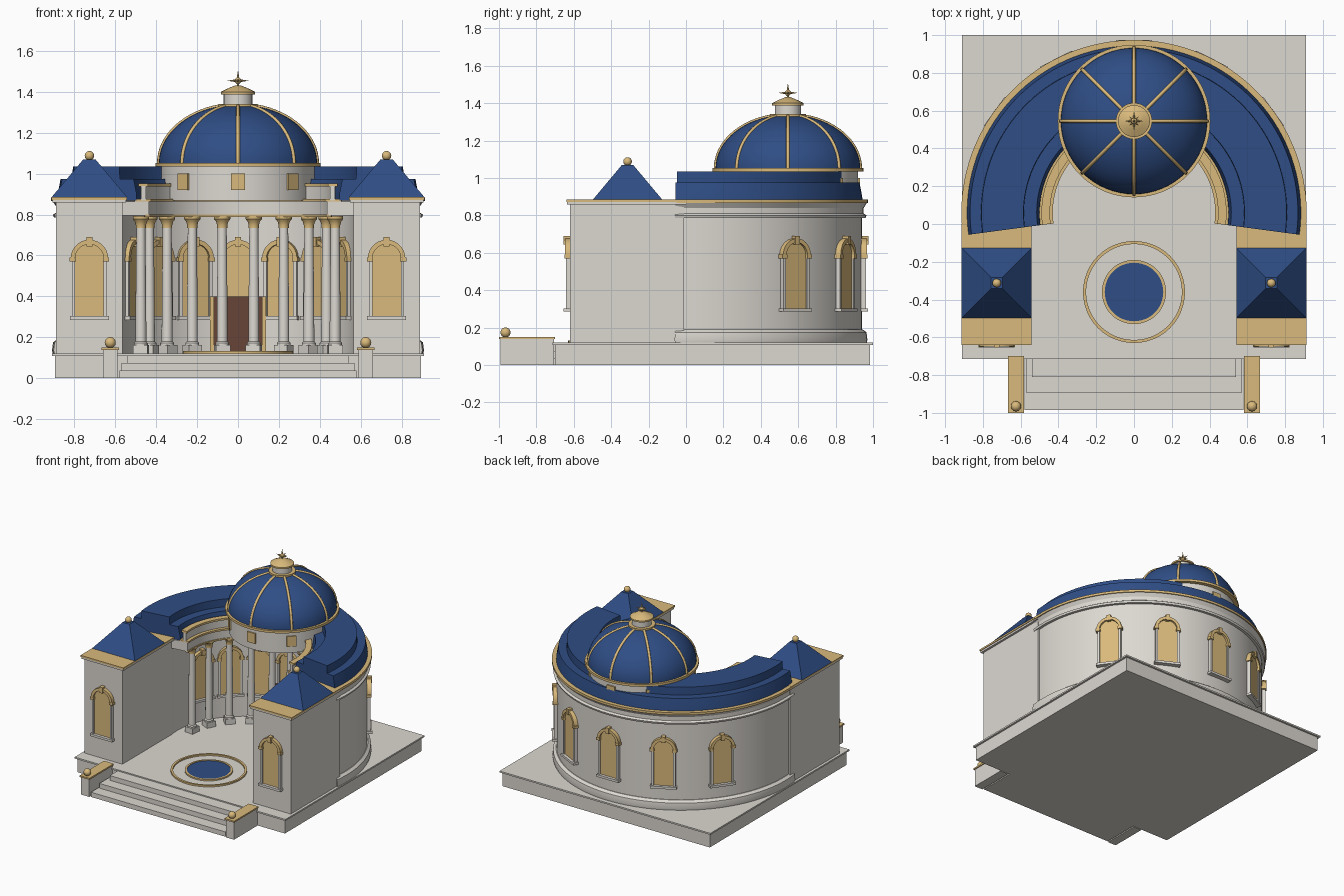
import bpy, bmesh
from math import sin, cos, pi, radians, sqrt
from mathutils import Matrix, Vector

if "Cube" in bpy.data.objects:
    bpy.data.objects.remove(bpy.data.objects["Cube"])


def material(name, rgb):
    m = bpy.data.materials.new(name)
    m.use_nodes = True
    m.diffuse_color = (*rgb, 1)
    m.node_tree.nodes["Principled BSDF"].inputs["Base Color"].default_value = (*rgb, 1)
    return m


STONE = material("pale stone", (0.72, 0.69, 0.64))
GOLD = material("gold", (0.70, 0.49, 0.20))
BLUE = material("roof blue", (0.028, 0.075, 0.235))
BROWN = material("door brown", (0.14, 0.06, 0.038))


def finish(bm, name, mat, smooth=30):
    bmesh.ops.remove_doubles(bm, verts=bm.verts, dist=1e-5)
    bmesh.ops.recalc_face_normals(bm, faces=bm.faces)
    me = bpy.data.meshes.new(name)
    bm.to_mesh(me)
    bm.free()
    me.materials.append(mat)
    ob = bpy.data.objects.new(name, me)
    bpy.context.collection.objects.link(ob)
    if smooth:
        bpy.ops.object.select_all(action='DESELECT')
        ob.select_set(True)
        bpy.context.view_layer.objects.active = ob
        bpy.ops.object.shade_smooth_by_angle(angle=radians(smooth))
    return ob


def box(name, mat, x, y, z, place=Matrix()):
    bm = bmesh.new()
    size = [b - a for a, b in (x, y, z)]
    mid = [(a + b) / 2 for a, b in (x, y, z)]
    bmesh.ops.create_cube(bm, size=1, matrix=place @ Matrix.Translation(mid) @ Matrix.Diagonal((*size, 1)))
    return finish(bm, name, mat, 0)


def lathe(name, mat, profile, centre=(0, 0), arc=None, seg=48):
    """Turn a closed (radius, height) profile, fully or through an arc in degrees."""
    bm = bmesh.new()
    a0, a1 = arc or (0, 360)
    count = seg + 1 if arc else seg
    rings = []
    for i in range(count):
        a = radians(a0 + (a1 - a0) * i / seg)
        rings.append([bm.verts.new((centre[0] + r * cos(a), centre[1] + r * sin(a), z)) for r, z in profile])
    n = len(profile)
    for i in range(seg):
        p, q = rings[i], rings[(i + 1) % count]
        for j in range(n):
            k = (j + 1) % n
            if profile[j][0] + profile[k][0] > 0:
                bm.faces.new((p[j], q[j], q[k], p[k]))
    if arc:
        bm.faces.new(rings[0])
        bm.faces.new(rings[-1])
    bmesh.ops.dissolve_degenerate(bm, edges=bm.edges, dist=1e-6)
    return finish(bm, name, mat)


def band(name, mat, r0, r1, z0, z1, **kw):
    return lathe(name, mat, [(r0, z0), (r1, z0), (r1, z1), (r0, z1)], **kw)


def ball(name, mat, pos, r):
    bm = bmesh.new()
    bmesh.ops.create_uvsphere(bm, u_segments=20, v_segments=12, radius=r, matrix=Matrix.Translation(pos))
    return finish(bm, name, mat, 60)


def prism(name, mat, outline, y0, y1, place):
    """Extrude an x-z outline from y0 to y1."""
    bm = bmesh.new()
    face = bm.faces.new([bm.verts.new((x, y0, z)) for x, z in outline])
    out = bmesh.ops.extrude_face_region(bm, geom=[face])
    bmesh.ops.translate(bm, vec=(0, y1 - y0, 0), verts=[v for v in out["geom"] if isinstance(v, bmesh.types.BMVert)])
    bm.transform(place)
    return finish(bm, name, mat)


def arch(r, z, steps=14):
    return [(r * cos(pi * i / steps), z + r * sin(pi * i / steps)) for i in range(steps + 1)]


def window(name, place):
    """Arched window facing local -y, with jambs, sill, hood and keystone."""
    prism(name + "_pane", GOLD, [(-.07, .3), (.07, .3)] + arch(.07, .585), -.012, .02, place)
    prism(name + "_hood", GOLD, arch(.092, .585) + arch(.07, .585)[::-1], -.028, .02, place)
    box(name + "_keystone", GOLD, (-.014, .014), (-.035, .02), (.645, .69), place)
    box(name + "_sill", STONE, (-.095, .095), (-.034, .02), (.285, .303), place)
    for s in (-1, 1):
        x0, x1 = sorted((s * .07, s * .086))
        box(name + "_jamb", STONE, (x0, x1), (-.022, .02), (.3, .575), place)
        x0, x1 = sorted((s * .066, s * .097))
        box(name + "_impost", GOLD, (x0, x1), (-.03, .02), (.57, .59), place)


def at(x, y, turn=0, z=0):
    return Matrix.Translation((x, y, z)) @ Matrix.Rotation(radians(turn), 4, 'Z')


# Terrace, steps and cheek walls
box("terrace", STONE, (-.895, .895), (-.7, .985), (0, .11))
box("terrace_lip", STONE, (-.91, .91), (-.715, 1), (.108, .12))
for i, (w, y) in enumerate([(.58, -.985), (.57, -.895), (.54, -.81)]):
    box("step", STONE, (-w, w), (y, -.69), (0, .037 * (i + 1)))
for s in (-1, 1):
    x0, x1 = sorted((s * .59, s * .66))
    box("cheek_wall", STONE, (x0, x1), (-.992, -.705), (0, .14))
    box("cheek_cap", GOLD, (x0 - .007, x1 + .007), (-1, -.7), (.138, .15))
    ball("cheek_ball", GOLD, (s * .625, -.965, .174), .027)

# Courtyard medallion
C = (0, -.36)
band("medallion_outer_ring", GOLD, .254, .27, .115, .132, centre=C)
band("medallion_inner_ring", GOLD, .155, .17, .115, .131, centre=C)
band("medallion_disc", BLUE, 0, .158, .115, .127, centre=C)

# Curved main building
Y = .06
ring = dict(centre=(0, Y), arc=(-7.6, 187.6), seg=72)
band("curved_wall", STONE, .57, .88, .115, .87, **ring)
lathe("outer_plinth", STONE, [(.8, .115), (.905, .115), (.91, .135), (.905, .175), (.885, .19), (.8, .19)], **ring)
lathe("outer_cornice", STONE, [(.8, .785), (.9, .785), (.905, .8), (.89, .81), (.89, .84), (.908, .868), (.8, .868)], **ring)
band("cornice_trim", GOLD, .6, .914, .866, .884, **ring)
lathe("roof", BLUE, [(.5, .87), (.885, .87), (.882, .9), (.868, .975), (.81, .975), (.808, 1.035),
                     (.585, 1.035), (.583, .975), (.515, .975), (.5, .9)], **ring)
band("colonnade_beam", STONE, .44, .6, .795, .865, **ring)
band("beam_lower_trim", GOLD, .435, .46, .788, .8, **ring)
band("beam_upper_trim", GOLD, .43, .51, .863, .877, **ring)
band("parapet", STONE, .455, .478, .87, .94, **ring)
band("parapet_rail", GOLD, .445, .49, .937, .952, **ring)

# Windows around both faces of the curved wall
for k in range(-2, 3):
    a = radians(90 + 27 * k)
    window("outer_window", at(.88 * cos(a), Y + .88 * sin(a), 180 + 27 * k))
for k in range(-3, 4):
    a = radians(90 + 22 * k)
    window("inner_window", at(.57 * cos(a), Y + .57 * sin(a), 22 * k))

# Entrance
door = at(0, Y + .57)
box("door", BROWN, (-.12, .12), (-.04, .02), (.12, .4), door)
for s in (-1, 1):
    x0, x1 = sorted((s * .118, s * .138))
    box("door_frame", GOLD, (x0, x1), (-.05, .02), (.12, .4), door)

# Colonnade
shaft = [(0, .16), (.034, .16), (.034, .172), (.027, .18), (.026, .35), (.022, .745), (0, .745)]
capital = [(0, .735), (.025, .735), (.025, .748), (.03, .765), (.04, .778), (.04, .792), (0, .792)]
parts = [lathe("column_shaft", STONE, shaft, seg=20), lathe("column_capital", GOLD, capital, seg=20),
         box("column_base", STONE, (-.036, .036), (-.036, .036), (.115, .162))]
for k in range(10):
    t = 18.6 * (k - 4.5)
    a = radians(90 + t)
    for part in parts:
        ob = part if k == 0 else part.copy()
        if k:
            bpy.context.collection.objects.link(ob)
        ob.matrix_world = at(.478 * cos(a), Y + .478 * sin(a), t)

# Square end pavilions
for s in (-1, 1):
    cx = s * .727
    put = at(cx, 0)
    box("pavilion", STONE, (-.163, .163), (-.62, -.01), (.115, .86), put)
    box("pavilion_cornice", STONE, (-.18, .18), (-.635, .0), (.858, .874), put)
    box("pavilion_gold_top", GOLD, (-.185, .185), (-.64, .0), (.872, .885), put)
    window("pavilion_window", at(cx, -.62))
    bm = bmesh.new()
    bmesh.ops.create_cone(bm, cap_ends=True, segments=4, radius1=.185 * sqrt(2), radius2=.03 * sqrt(2), depth=.185,
                          matrix=at(cx, -.3125, 45, .9775))
    finish(bm, "pavilion_roof", BLUE, 0)
    ball("pavilion_finial", GOLD, (cx, -.3125, 1.088), .023)

# Drum and dome
D = (0, .545)
band("drum", STONE, 0, .375, .868, 1.045, centre=D, seg=64)
for k in range(8):
    a = radians(45 * k)
    box("drum_window", GOLD, (-.034, .034), (-.009, .02), (.92, 1.0),
        at(.375 * cos(a), D[1] + .375 * sin(a), 45 * k + 90))
band("drum_trim", GOLD, 0, .404, 1.035, 1.053, centre=D, seg=64)
curve = [(.387 * cos(t), 1.05 + .288 * sin(t)) for t in [radians(77) * i / 16 for i in range(17)]]
lathe("dome", BLUE, curve + [(0, 1.331), (0, 1.05)], centre=D, seg=64)
ribs = bpy.data.curves.new("dome_ribs", 'CURVE')
ribs.dimensions = '3D'
ribs.bevel_depth = .0095
ribs.bevel_resolution = 2
ribs.materials.append(GOLD)
for k in range(8):
    a = radians(45 * k)
    spline = ribs.splines.new('POLY')
    spline.points.add(len(curve) - 1)
    for p, (r, z) in zip(spline.points, curve):
        p.co = (r * cos(a), D[1] + r * sin(a), z, 1)
bpy.context.collection.objects.link(bpy.data.objects.new("dome_ribs", ribs))

# Lantern and star finial
band("lantern_base", GOLD, 0, .096, 1.322, 1.342, centre=D)
band("lantern", STONE, 0, .07, 1.34, 1.392, centre=D)
lathe("lantern_cap", GOLD, [(0, 1.388), (.084, 1.388), (.084, 1.4), (.05, 1.417), (.014, 1.432), (0, 1.432)], centre=D)
hub = Vector((*D, 1.455))
ball("star_hub", GOLD, hub, .016)
points = [(Vector((0, 0, s)), .052) for s in (-1, 1)]
points += [(Vector((cos(k * pi / 4), sin(k * pi / 4), 0)), .034 if k % 2 else .052) for k in range(8)]
for d, length in points:
    bm = bmesh.new()
    bmesh.ops.create_cone(bm, cap_ends=True, segments=8, radius1=.009, radius2=0, depth=length,
                          matrix=Matrix.Translation(hub + d * length / 2) @ d.to_track_quat('Z', 'Y').to_matrix().to_4x4())
    finish(bm, "star_point", GOLD)
